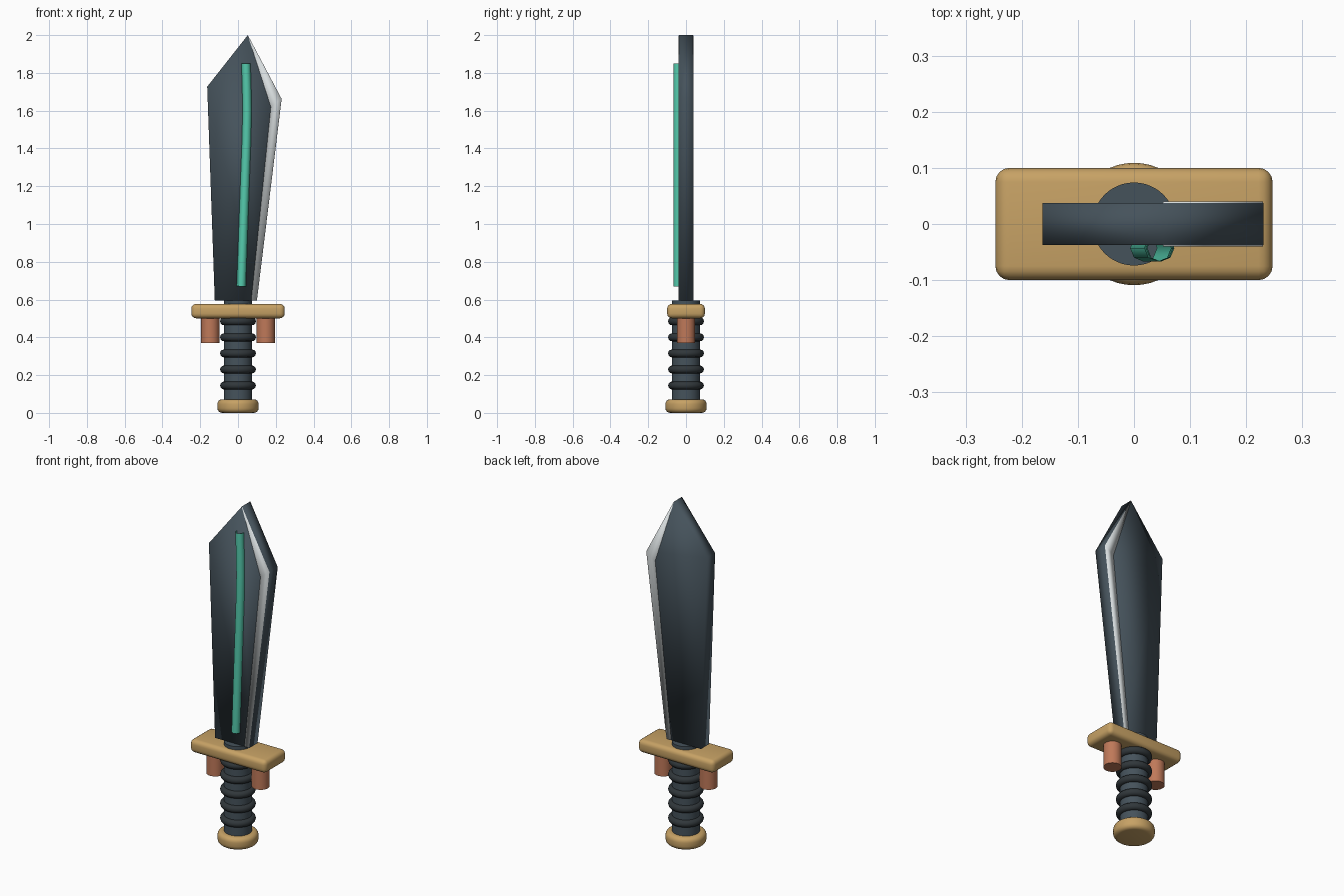
import bpy, bmesh, math

if "Cube" in bpy.data.objects:
    bpy.data.objects.remove(bpy.data.objects["Cube"])


def material(name, rgb):
    m = bpy.data.materials.new(name)
    m.diffuse_color = (*rgb, 1)
    m.use_nodes = True
    m.node_tree.nodes["Principled BSDF"].inputs["Base Color"].default_value = m.diffuse_color
    return m


DARK = material("dark_steel", (0.06, 0.085, 0.105))
BLACK = material("black_rubber", (0.03, 0.038, 0.043))
GOLD = material("brass", (0.57, 0.36, 0.13))
COPPER = material("copper", (0.52, 0.19, 0.10))
TEAL = material("teal_glow", (0.09, 0.60, 0.42))
SILVER = material("silver", (0.68, 0.72, 0.73))


def finish(name, mat, bevel=0, segments=4, angle=35):
    """Name, colour, optionally round, and smooth the active object."""
    ob = bpy.context.object
    ob.name = name
    ob.data.materials.clear()
    ob.data.materials.append(mat)
    if bevel:
        mod = ob.modifiers.new("round", "BEVEL")
        mod.width, mod.segments = bevel, segments
        bpy.ops.object.modifier_apply(modifier=mod.name)
    bpy.ops.object.shade_smooth_by_angle(angle=math.radians(angle))
    return ob


def cylinder(name, mat, x, r, z0, z1, bevel=0, verts=48):
    bpy.ops.mesh.primitive_cylinder_add(vertices=verts, radius=r, depth=z1 - z0,
                                        location=(x, 0, (z0 + z1) / 2))
    return finish(name, mat, bevel)


def plate(name, mat, outline, half):
    """Extrude an x-z outline symmetrically through y."""
    bm = bmesh.new()
    face = bm.faces.new([bm.verts.new((x, -half, z)) for x, z in outline])
    new = bmesh.ops.extrude_face_region(bm, geom=[face])["geom"]
    bmesh.ops.translate(bm, vec=(0, 2 * half, 0),
                        verts=[g for g in new if isinstance(g, bmesh.types.BMVert)])
    bmesh.ops.recalc_face_normals(bm, faces=bm.faces)
    for f in bm.faces:
        f.smooth = True
    me = bpy.data.meshes.new(name)
    bm.to_mesh(me)
    bm.free()
    me.materials.append(mat)
    ob = bpy.data.objects.new(name, me)
    bpy.context.collection.objects.link(ob)
    return ob


# Handle: pommel, grip core and grip rings
cylinder("pommel", GOLD, 0, 0.109, 0, 0.072, bevel=0.025)
cylinder("grip", DARK, 0, 0.074, 0.06, 0.596)
for i in range(5):
    bpy.ops.mesh.primitive_torus_add(location=(0, 0, 0.145 + 0.085 * i), major_radius=0.074,
                                     minor_radius=0.021, major_segments=48, minor_segments=12)
    finish(f"grip_ring_{i + 1}", BLACK, angle=60)

# Crossguard with a peg under each end
bpy.ops.mesh.primitive_cube_add(size=1, location=(0, 0, 0.539))
bpy.context.object.scale = (0.494, 0.2, 0.076)
bpy.ops.object.transform_apply(location=False, rotation=False, scale=True)
finish("guard", GOLD, bevel=0.025)
for side, x in (("left", -0.147), ("right", 0.147)):
    cylinder(f"guard_peg_{side}", COPPER, x, 0.048, 0.37, 0.52, verts=32)

# Blade and the thin bright cutting edge standing proud of both faces
plate("blade", DARK, [(-0.123, 0.595), (0.1, 0.595), (0.231, 1.662),
                      (0.052, 2.0), (-0.163, 1.727)], 0.037)
plate("cutting_edge", SILVER, [(0.07, 0.596), (0.099, 0.596), (0.23, 1.662),
                               (0.052, 1.999), (0.174, 1.62)], 0.04)

# Glowing tube down the front face
curve = bpy.data.curves.new("glow_tube", "CURVE")
curve.dimensions = "3D"
curve.bevel_depth, curve.bevel_resolution = 0.024, 2
path = [(0.017, 0.67), (0.034, 1.15), (0.045, 1.45), (0.048, 1.6), (0.046, 1.72), (0.042, 1.85)]
spline = curve.splines.new("POLY")
spline.points.add(len(path) - 1)
for p, (x, z) in zip(spline.points, path):
    p.co = (x, -0.043, z, 1)
tube = bpy.data.objects.new("glow_tube", curve)
bpy.context.collection.objects.link(tube)
bpy.ops.object.select_all(action="DESELECT")
tube.select_set(True)
bpy.context.view_layer.objects.active = tube
bpy.ops.object.convert(target="MESH")
finish("glow_tube", TEAL, angle=60)
